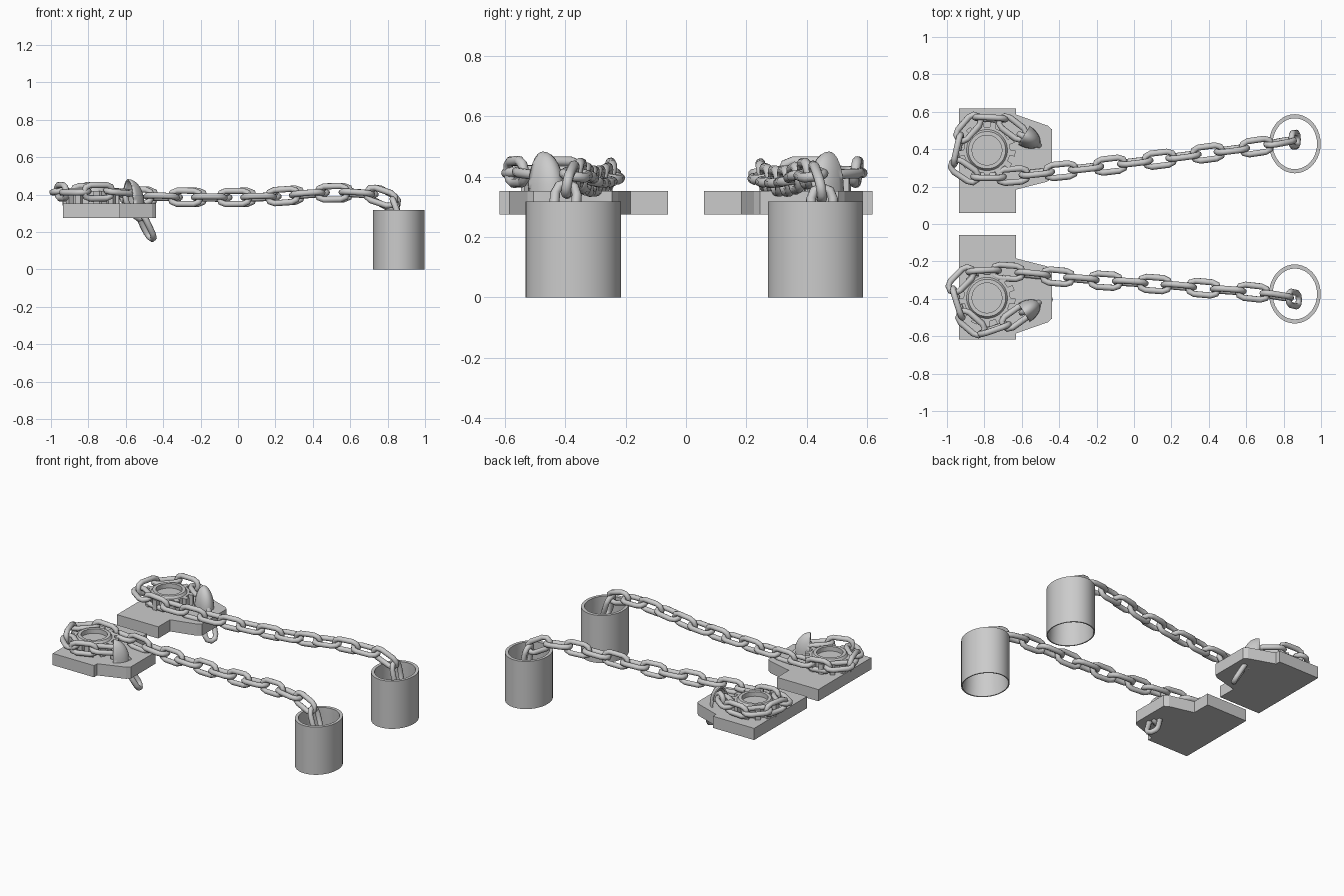
import bpy, bmesh
from math import sin, cos, pi, radians
from mathutils import Vector, Matrix

if "Cube" in bpy.data.objects:
    bpy.data.objects.remove(bpy.data.objects["Cube"])


def add_object(name, mesh, matrix=None):
    ob = bpy.data.objects.new(name, mesh)
    bpy.context.collection.objects.link(ob)
    if matrix:
        ob.matrix_world = matrix
    return ob


def finish(bm, name, smooth=35):
    bmesh.ops.recalc_face_normals(bm, faces=bm.faces)
    me = bpy.data.meshes.new(name)
    bm.to_mesh(me)
    bm.free()
    if smooth:
        for p in me.polygons:
            p.use_smooth = True
        me.set_sharp_from_angle(angle=radians(smooth))
    return me


def loft(name, rings, closed=False, smooth=35):
    """Skin equal-length closed rings; cap the ends unless the loop is closed."""
    bm = bmesh.new()
    vs = [[bm.verts.new(p) for p in r] for r in rings]
    n = len(vs[0])
    pairs = list(zip(vs, vs[1:])) + ([(vs[-1], vs[0])] if closed else [])
    for a, b in pairs:
        for i in range(n):
            bm.faces.new((a[i], a[(i + 1) % n], b[(i + 1) % n], b[i]))
    if not closed:
        bm.faces.new(vs[0])
        bm.faces.new(vs[-1])
    return finish(bm, name, smooth)


def ellipse(rx, ry, z, n):
    return [(rx * cos(2 * pi * i / n), ry * sin(2 * pi * i / n), z) for i in range(n)]


def spline(points, steps=30):
    """Catmull-Rom samples through the points."""
    p = [Vector(q) for q in points]
    p = [2 * p[0] - p[1]] + p + [2 * p[-1] - p[-2]]
    out = []
    for a, b, c, d in zip(p, p[1:], p[2:], p[3:]):
        for k in range(steps):
            t = k / steps
            out.append(0.5 * (2 * b + (c - a) * t + (2 * a - 5 * b + 4 * c - d) * t * t
                              + (3 * b - a - 3 * c + d) * t ** 3))
    return out + [p[-2]]


# Shared chain link: oval wire lying in its local xy plane
WIRE, PITCH, END_R, HALF = 0.0165, 0.1315, 0.036, 0.046
rings = []
for side in (1, -1):
    for k in range(5):
        a = -pi / 2 + pi * k / 4
        d = Vector((side * cos(a), side * sin(a), 0))
        c = Vector((side * HALF, 0, 0)) + d * END_R
        rings.append([c + WIRE * (d * cos(b) + Vector((0, 0, 1)) * sin(b))
                      for b in [2 * pi * j / 10 for j in range(10)]])
link_mesh = loft("chain_link", rings, closed=True, smooth=50)


def chain(name, points, anchor_x):
    """Place alternating links along a path, with a flat link at anchor_x."""
    pts = spline(points)
    s, normals = [0.0], []
    lateral = Vector((0, 1, 0))
    for i, p in enumerate(pts):
        if i:
            s.append(s[-1] + (p - pts[i - 1]).length)
        t = (pts[min(i + 1, len(pts) - 1)] - pts[max(i - 1, 0)]).normalized()
        lateral = (lateral - t * t.dot(lateral)).normalized()
        normals.append((t, lateral.copy()))
    s0 = s[min(range(len(pts) // 2), key=lambda i: abs(pts[i].x - anchor_x))]
    for k in range(-6, 40):
        target = s0 + k * PITCH
        if target < 0 or target > s[-1] + 0.03:
            continue
        i = min(range(len(s)), key=lambda j: abs(s[j] - target))
        t, y = normals[i]
        z = t.cross(y)
        if k % 2:
            y, z = z, -y
        m = Matrix((t, y, z)).transposed().to_4x4()
        m.translation = pts[i]
        add_object(name + "_link", link_mesh, m)


# Deck plates, chain wheels and chain hoods, mirrored front to back
Z0, Z1 = 0.275, 0.353
outline = [(-0.936, 0.06), (-0.631, 0.06), (-0.631, 0.184), (-0.465, 0.226), (-0.438, 0.245),
           (-0.438, 0.505), (-0.46, 0.525), (-0.631, 0.585), (-0.631, 0.618), (-0.936, 0.618)]
for side, tag in ((1, "back"), (-1, "front")):
    add_object(tag + "_deck_plate", loft("deck_plate", [[(x, side * y, z) for x, y in outline]
                                                        for z in (Z0, Z1)], smooth=0))

    # toothed chain wheel with a recessed hub
    N = 13
    gear = [(2 * pi * (i + o) / N, r) for i in range(N)
            for o, r in ((0, 0.125), (0.5, 0.125), (0.54, 0.153), (0.96, 0.153))]

    def gear_ring(z, r=None):
        return [(-0.786 + (r or q) * cos(a), side * 0.395 + (r or q) * sin(a), z) for a, q in gear]
    add_object(tag + "_chain_wheel", loft("chain_wheel", [
        gear_ring(Z1 - 0.01), gear_ring(0.42), gear_ring(0.42, 0.11), gear_ring(0.435, 0.1),
        gear_ring(0.435, 0.08), gear_ring(0.405, 0.08)], smooth=30))

    # quarter dome hood, open towards the wheel
    bm = bmesh.new()
    bmesh.ops.create_uvsphere(bm, u_segments=24, v_segments=16, radius=1)
    for normal in ((1, 0, 0), (0, 0, 1)):
        bmesh.ops.bisect_plane(bm, geom=bm.verts[:] + bm.edges[:] + bm.faces[:],
                               plane_co=(0, 0, 0), plane_no=normal, clear_inner=True)
    bmesh.ops.scale(bm, verts=bm.verts, vec=(0.097, 0.058, 0.133))
    hood = add_object(tag + "_chain_hood", finish(bm, "chain_hood"),
                      Matrix.Translation((-0.588, side * 0.474, Z1 - 0.003))
                      @ Matrix.Rotation(-side * radians(32), 4, 'Z'))
    solid = hood.modifiers.new("thickness", 'SOLIDIFY')
    solid.thickness = 0.008

# Oval pipes that receive the chains
for y, tag in ((0.429, "back"), (-0.374, "front")):
    rx, ry = 0.138, 0.158
    tube = loft("chain_pipe", [ellipse(rx, ry, 0, 40), ellipse(rx, ry, 0.318, 40),
                               ellipse(rx * 0.86, ry * 0.86, 0.318, 40),
                               ellipse(rx * 0.86, ry * 0.86, 0.29, 40),
                               ellipse(rx * 0.95, ry * 0.95, 0, 40)], closed=True)
    add_object(tag + "_chain_pipe", tube, Matrix.Translation((0.86, y, 0)))

# Chains: pipe, deck run, round the wheel, under the hood and below the plate
chain("back_chain", [
    (0.868, 0.45, 0.2), (0.85, 0.45, 0.31), (0.775, 0.435, 0.385), (0.65, 0.413, 0.407),
    (0.45, 0.387, 0.408), (0.2, 0.354, 0.39), (0, 0.33, 0.385), (-0.2, 0.306, 0.385),
    (-0.4, 0.284, 0.388), (-0.7, 0.255, 0.4), (-0.86, 0.262, 0.412), (-0.943, 0.325, 0.415),
    (-0.935, 0.43, 0.415), (-0.87, 0.53, 0.415), (-0.78, 0.565, 0.415), (-0.69, 0.54, 0.415),
    (-0.6, 0.475, 0.405), (-0.545, 0.44, 0.34), (-0.488, 0.4, 0.225)], 0.657)
chain("front_chain", [
    (0.868, -0.405, 0.2), (0.85, -0.4, 0.31), (0.775, -0.385, 0.385), (0.63, -0.364, 0.407),
    (0.45, -0.35, 0.408), (0.2, -0.328, 0.39), (0, -0.313, 0.385), (-0.2, -0.3, 0.385),
    (-0.4, -0.283, 0.388), (-0.7, -0.255, 0.4), (-0.86, -0.262, 0.412), (-0.943, -0.325, 0.415),
    (-0.94, -0.43, 0.415), (-0.87, -0.53, 0.415), (-0.78, -0.568, 0.415), (-0.69, -0.535, 0.415),
    (-0.6, -0.475, 0.405), (-0.545, -0.44, 0.34), (-0.488, -0.4, 0.225)], 0.635)
